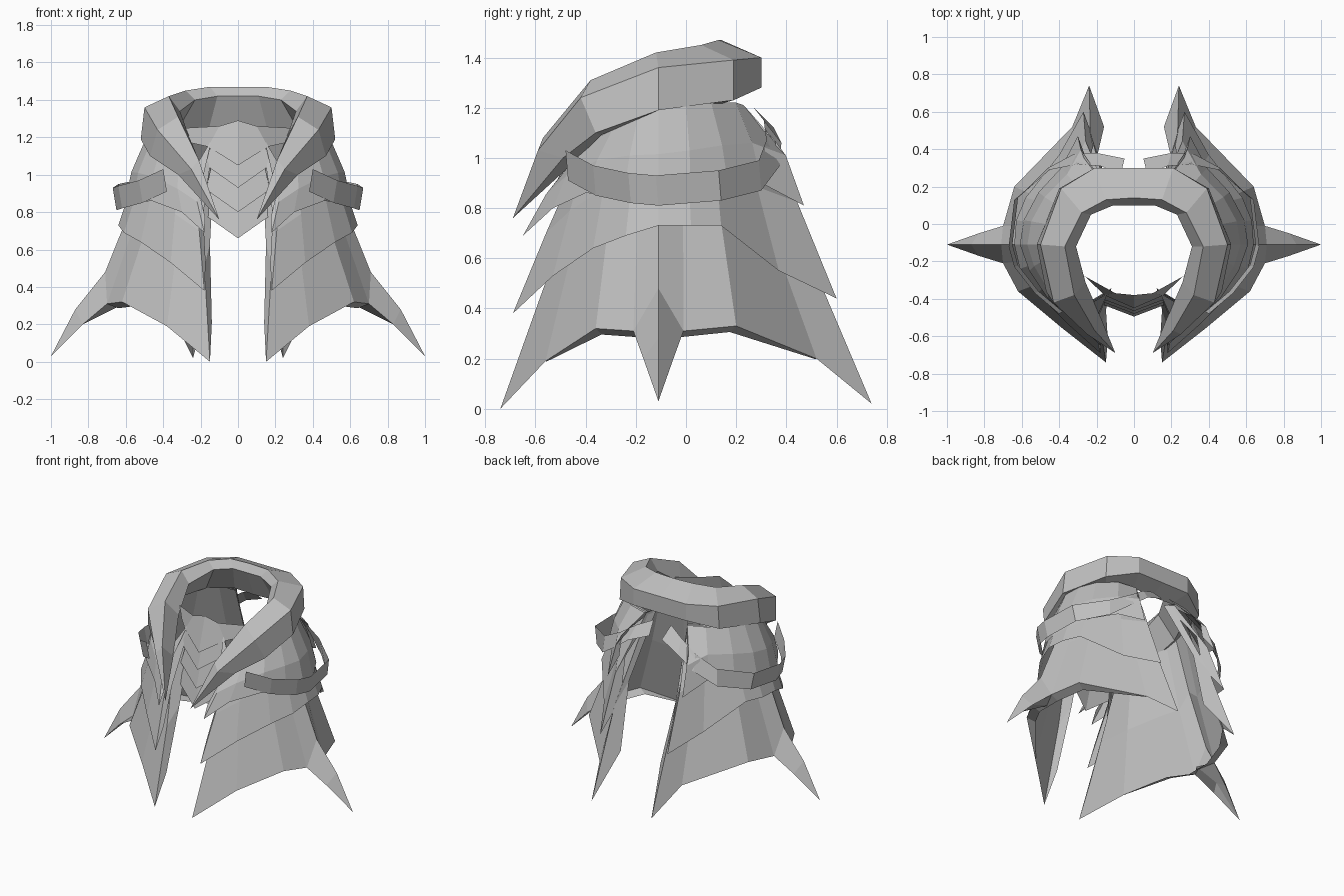
import bpy
import bmesh
from mathutils import Vector

default_cube = bpy.data.objects.get("Cube")
if default_cube:
    bpy.data.objects.remove(default_cube, do_unlink=True)

# One plain cloth colour
cloth = bpy.data.materials.new("grey cloth")
cloth.use_nodes = True
grey = (.52, .52, .52, 1)
cloth.diffuse_color = grey
for node in cloth.node_tree.nodes:
    if node.type == "BSDF_PRINCIPLED":
        node.inputs["Base Color"].default_value = grey
        node.inputs["Roughness"].default_value = .9


def points(*coordinates):
    """Turn coordinate triples into vectors."""
    return [Vector(c) for c in coordinates]


def sheet(name, rows, closed=False, tip=None):
    """Skin a grid of rows for the left half and mirror it to the right."""
    bm = bmesh.new()
    grid = [[bm.verts.new(p) for p in row] for row in rows]
    count = len(rows[0])
    spans = count if closed else count - 1
    for lower, upper in zip(grid, grid[1:]):
        for i in range(spans):
            j = (i + 1) % count
            bm.faces.new((lower[i], lower[j], upper[j], upper[i]))
    if tip is not None:
        point = bm.verts.new(tip)
        last = grid[-1]
        for i in range(spans):
            bm.faces.new((last[i], last[(i + 1) % count], point))
    bmesh.ops.recalc_face_normals(bm, faces=bm.faces)
    mesh = bpy.data.meshes.new(name)
    bm.to_mesh(mesh)
    bm.free()
    mesh.materials.append(cloth)
    obj = bpy.data.objects.new(name, mesh)
    bpy.context.collection.objects.link(obj)
    mirror = obj.modifiers.new("Mirror", "MIRROR")
    mirror.use_axis = (True, False, False)
    mirror.merge_threshold = .001
    return obj


# Shoulder line that all three robe layers hang from, front edge to back edge
shoulder = points(
    (.24, -.43, 1.02), (.32, -.4, 1.05), (.42, -.29, 1.12),
    (.47, -.19, 1.17), (.49, -.11, 1.2), (.47, 0, 1.21),
    (.41, .1, 1.22), (.3, .2, 1.22), (.17, .23, 1.21))

# Inward folds of the open edges at the hem, the middle and the shoulder
front_folds = points((-.01, .12, .21), (-.03, .1, .12), (-.1, .06, .17))
back_folds = points((-.08, -.22, .3), (-.04, -.11, .15), (-.03, -.05, .01))

AXIS = Vector((0, -.1, 0))


def outward(p):
    """Level direction from the body's axis to a point."""
    return Vector((p.x, p.y - AXIS.y, 0)).normalized()


def robe_layer(name, hem, fit, bulge, fold):
    """Hang a layer from the shoulder, with its open edges folded inwards."""
    top = []
    for p in shoulder:
        q = AXIS + (p - AXIS) * fit
        q.z = p.z
        top.append(q)
    middle = []
    for low, high in zip(hem, top):
        p = (low + high) / 2
        middle.append(p + outward(p) * bulge)
    # the back corner stands out a little further
    middle[-1] += Vector((.04, .03, 0))
    rows = []
    scales = (fold, fold, 1)
    for row, front, back, scale in zip(
            (hem, middle, top), front_folds, back_folds, scales):
        rows.append([row[0] + front * scale] + row + [row[-1] + back * scale])
    return sheet(name, rows)


# Long outer skirt
skirt_hem = points(
    (.15, -.74, 0), (.38, -.56, .19), (.62, -.36, .32),
    (.7, -.21, .31), (.71, -.11, .48), (.7, -.01, .31),
    (.64, .2, .33), (.33, .52, .2), (.24, .74, .02))
robe_layer("lower_skirt", skirt_hem, .92, -.015, 1)

# Underside of the hem, narrowing to nothing towards the pointed corners
hem_line = skirt_hem[1:4] + skirt_hem[5:8]
inner_hem = []
for i, p in enumerate(hem_line):
    depth = .005 if i in (0, len(hem_line) - 1) else .06
    inner_hem.append(p - outward(p) * depth - Vector((0, 0, depth * .4)))
sheet("hem_underside", [hem_line, inner_hem])

# Pointed flare at the side of the skirt, closed below by a ridge
sheet("side_spike",
      [skirt_hem[3:6] + points((.63, -.11, .3)),
       points((.83, -.17, .2), (.87, -.11, .28),
              (.83, -.05, .2), (.8, -.11, .24))],
      closed=True, tip=Vector((1, -.11, .03)))

# Middle layer
robe_layer("middle_layer", points(
    (.18, -.69, .38), (.36, -.53, .53), (.52, -.37, .64),
    (.61, -.24, .69), (.64, -.11, .73), (.63, .02, .73),
    (.58, .14, .73), (.4, .37, .55), (.27, .6, .44)), .96, .005, .7)

# Short upper cape
robe_layer("upper_layer", points(
    (.18, -.65, .69), (.3, -.53, .8), (.46, -.4, .86),
    (.56, -.25, .85), (.61, -.11, .83), (.59, .02, .85),
    (.51, .17, .88), (.39, .3, .9), (.3, .47, .81)), 1, .02, .4)

# Strap that wraps the arm, then twists flat as it hooks in at the back
strap_low = points(
    (.38, -.47, .91), (.51, -.36, .85), (.62, -.22, .82),
    (.65, -.11, .81), (.62, .14, .83), (.46, .3, .87),
    (.32, .375, .97), (.2, .38, 1.06), (.05, .35, 1.12))
strap_high = [p + Vector((.02, -.01, .12)) for p in strap_low[:5]]
strap_high += points((.45, .29, .99), (.3, .32, 1.07),
                     (.18, .31, 1.15), (.07, .27, 1.2))
sheet("arm_strap", [strap_low, strap_high])

# Thick rolled collar: each section runs crest, outer, lower, under, inner
collar = [
    points((0, .14, 1.47), (0, .3, 1.4), (0, .3, 1.28),
           (0, .18, 1.23), (0, .1, 1.42)),
    points((.15, .13, 1.47), (.21, .3, 1.4), (.21, .3, 1.28),
           (.16, .19, 1.23), (.11, .1, 1.42)),
    points((.28, .06, 1.45), (.39, .19, 1.39), (.4, .19, 1.23),
           (.34, .12, 1.21), (.23, .05, 1.4)),
    points((.37, -.12, 1.42), (.5, -.11, 1.36), (.52, -.11, 1.19),
           (.44, -.11, 1.19), (.31, -.12, 1.34)),
    points((.32, -.38, 1.31), (.43, -.42, 1.24), (.47, -.36, 1.1),
           (.4, -.34, 1.09), (.26, -.31, 1.2)),
    points((.21, -.57, 1.08), (.25, -.59, 1.03), (.32, -.49, 1),
           (.27, -.46, .97), (.19, -.47, .98))]
sheet("collar", collar, closed=True, tip=Vector((.1, -.69, .76)))

# Overlapping pointed scales over the chest, the first with side wings
scale_tips = (1.05, .93, .8, .66)
wing_top = points((0, -.38, 1.29), (.1, -.37, 1.26), (.28, -.27, 1.25))
wing_low = points((0, -.45, 1.05), (.16, -.38, 1.15), (.25, -.29, 1.17))
sheet("chest_scale_1", [wing_top, wing_low])
for i in range(1, len(scale_tips)):
    push = Vector((0, -.015 * i, 0))
    start = scale_tips[i - 1] + .06
    end = scale_tips[i]
    upper = points((0, -.39, start), (.14, -.36, start + .07))
    lower = points((0, -.45, end), (.17, -.385, end + .12))
    sheet("chest_scale_" + str(i + 1),
          [[p + push for p in upper], [p + push for p in lower]])
